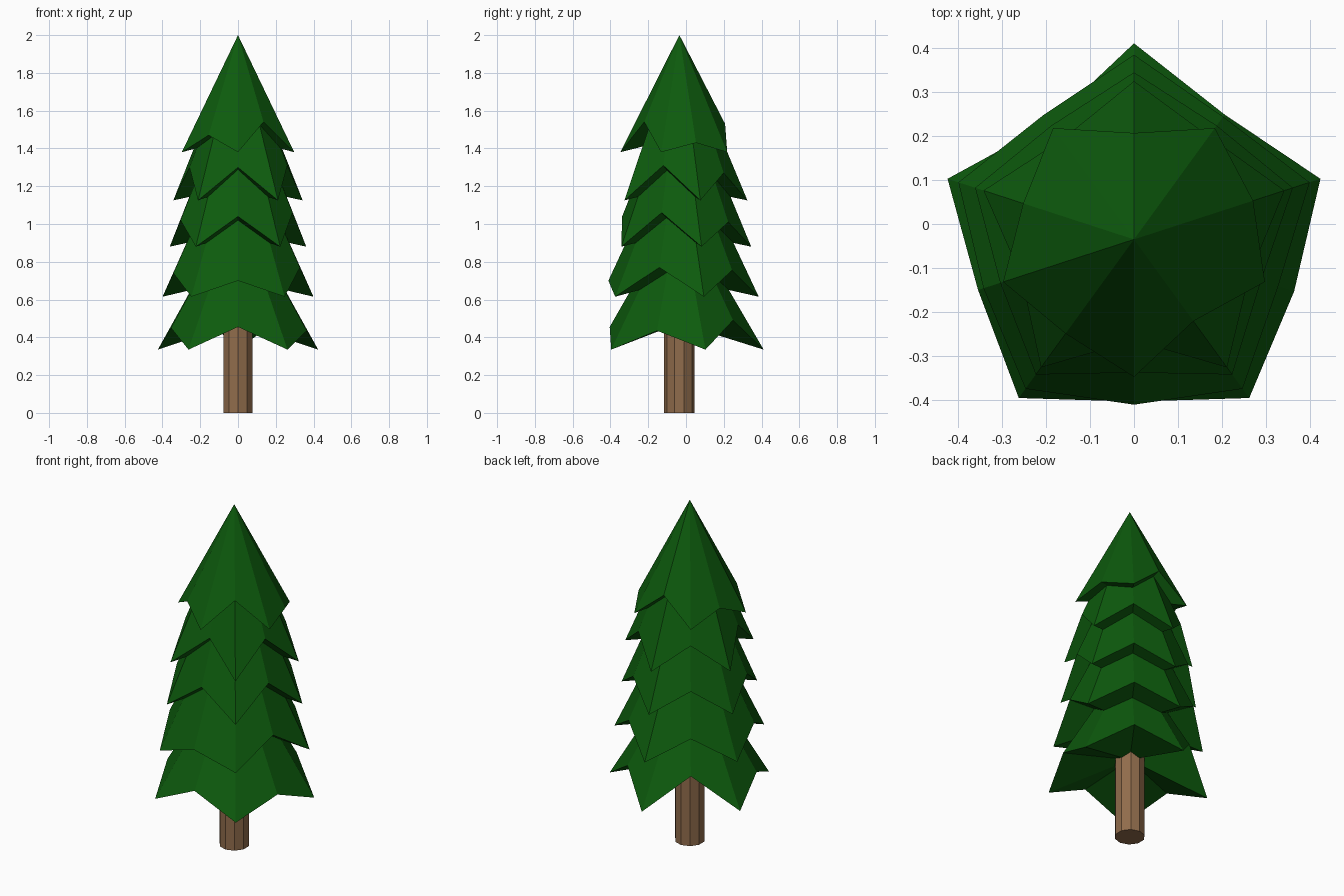
import bpy, bmesh
from math import sin, cos, radians

cube = bpy.data.objects.get("Cube")
if cube:
    bpy.data.objects.remove(cube)

AXIS_Y = -0.035   # the tree stands slightly in front of the middle


def material(name, color):
    mat = bpy.data.materials.new(name)
    mat.use_nodes = True
    mat.diffuse_color = color
    mat.node_tree.nodes["Principled BSDF"].inputs["Base Color"].default_value = color
    return mat


def add_object(name, bm, mat):
    bmesh.ops.recalc_face_normals(bm, faces=bm.faces)
    mesh = bpy.data.meshes.new(name)
    bm.to_mesh(mesh)
    bm.free()
    mesh.materials.append(mat)
    obj = bpy.data.objects.new(name, mesh)
    obj.location.y = AXIS_Y
    bpy.context.collection.objects.link(obj)


def branch_tier(name, tip_z, radius, apex_z, hollow_z, start, notches, mat):
    """Ten-sided cone whose rim alternates low tips and raised notches."""
    bm = bmesh.new()
    apex = bm.verts.new((0, 0, apex_z))
    hollow = bm.verts.new((0, 0, hollow_z))
    rim = []
    for i in range(10):
        r, z = notches[i // 2] if i % 2 else (radius, tip_z)
        a = radians(start + 36 * i)
        rim.append(bm.verts.new((r * cos(a), r * sin(a), z)))
    for a, b in zip(rim, rim[1:] + rim[:1]):
        bm.faces.new((a, b, apex))
        bm.faces.new((b, a, hollow))
    add_object(name, bm, mat)


green = material("dark green needles", (0.004, 0.105, 0.004, 1))
brown = material("brown bark", (0.28, 0.15, 0.072, 1))

# Trunk
bm = bmesh.new()
bmesh.ops.create_cone(bm, cap_ends=True, segments=10, radius1=0.081,
                      radius2=0.081, depth=0.6)
bmesh.ops.translate(bm, verts=bm.verts, vec=(0, 0, 0.3))
add_object("trunk", bm, brown)

# Branch tiers: tip height, tip radius, apex height, underside height, first tip angle,
# then radius and height of each notch counter-clockwise
tiers = {
    "bottom_branches": (0.335, 0.446, 1.10, 0.475, 18, (
        (0.351, 0.49), (0.327, 0.525), (0.373, 0.45), (0.369, 0.455), (0.383, 0.435))),
    "lower_branches": (0.615, 0.42, 1.51, 0.71, 18, (
        (0.345, 0.755), (0.35, 0.755), (0.36, 0.74), (0.376, 0.70), (0.345, 0.77))),
    "middle_branches": (0.88, 0.38, 1.80, 0.96, 18, (
        (0.32, 1.01), (0.32, 1.02), (0.32, 1.02), (0.303, 1.04), (0.304, 1.06))),
    "upper_branches": (1.125, 0.36, 1.99, 1.20, 18, (
        (0.29, 1.27), (0.28, 1.27), (0.27, 1.30), (0.23, 1.30), (0.275, 1.31))),
    "top_branches": (1.38, 0.313, 2.0, 1.46, 54, (
        (0.242, 1.53), (0.265, 1.46), (0.265, 1.47), (0.23, 1.54), (0.285, 1.43))),
}
for name, values in tiers.items():
    branch_tier(name, *values, green)
